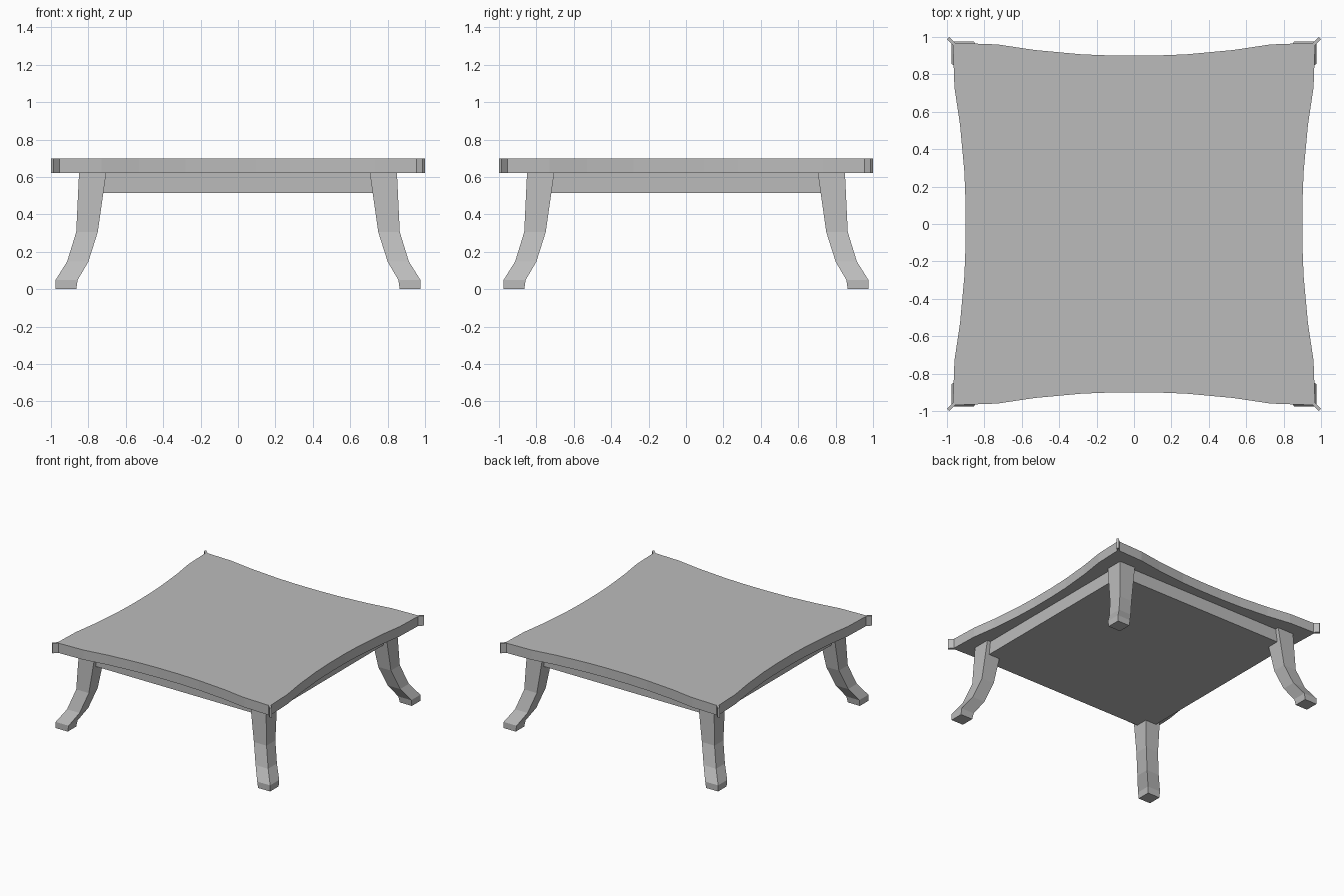
import bpy, bmesh

if "Cube" in bpy.data.objects:
    bpy.data.objects.remove(bpy.data.objects["Cube"])

wood = bpy.data.materials.new("grey")
wood.diffuse_color = (0.5, 0.5, 0.5, 1)
wood.use_nodes = True
wood.node_tree.nodes["Principled BSDF"].inputs["Base Color"].default_value = wood.diffuse_color


def finish(name, bm):
    bmesh.ops.recalc_face_normals(bm, faces=bm.faces)
    me = bpy.data.meshes.new(name)
    bm.to_mesh(me)
    bm.free()
    me.materials.append(wood)
    ob = bpy.data.objects.new(name, me)
    bpy.context.collection.objects.link(ob)
    return ob


# Table top: one concave edge with thin corner tips, turned four times and extruded
half = [(0.1, 0.90), (0.28, 0.907), (0.53, 0.93), (0.73, 0.96), (0.955, 0.968), (0.987, 1.0)]
edge = [(-x, y) for x, y in reversed(half)] + half
outline = []
for _ in range(4):
    outline += edge
    edge = [(y, -x) for x, y in edge]
bm = bmesh.new()
face = bm.faces.new([bm.verts.new((x, y, 0.62)) for x, y in outline])
ext = bmesh.ops.extrude_face_region(bm, geom=[face], use_keep_orig=True)
for v in ext["geom"]:
    if isinstance(v, bmesh.types.BMVert):
        v.co.z = 0.70
finish("table_top", bm)

# Solid apron block under the top
bm = bmesh.new()
bmesh.ops.create_cube(bm, size=1)
for v in bm.verts:
    v.co.x *= 1.64
    v.co.y *= 1.64
    v.co.z = 0.515 if v.co.z < 0 else 0.62
finish("apron", bm)

# Legs: square sections (height, inner, outer) curving out along the diagonal
sections = [(0, 0.865, 0.975), (0.05, 0.857, 0.975), (0.147, 0.80, 0.914),
            (0.305, 0.75, 0.865), (0.62, 0.705, 0.85)]
for name, sx, sy in (("front_left_leg", -1, -1), ("front_right_leg", 1, -1),
                     ("back_left_leg", -1, 1), ("back_right_leg", 1, 1)):
    bm = bmesh.new()
    rings = [[bm.verts.new((sx * x, sy * y, z)) for x, y in ((i, i), (o, i), (o, o), (i, o))]
             for z, i, o in sections]
    for a, b in zip(rings, rings[1:]):
        for k in range(4):
            bm.faces.new((a[k], a[(k + 1) % 4], b[(k + 1) % 4], b[k]))
    bm.faces.new(rings[0])
    bm.faces.new(rings[-1])
    finish(name, bm)
